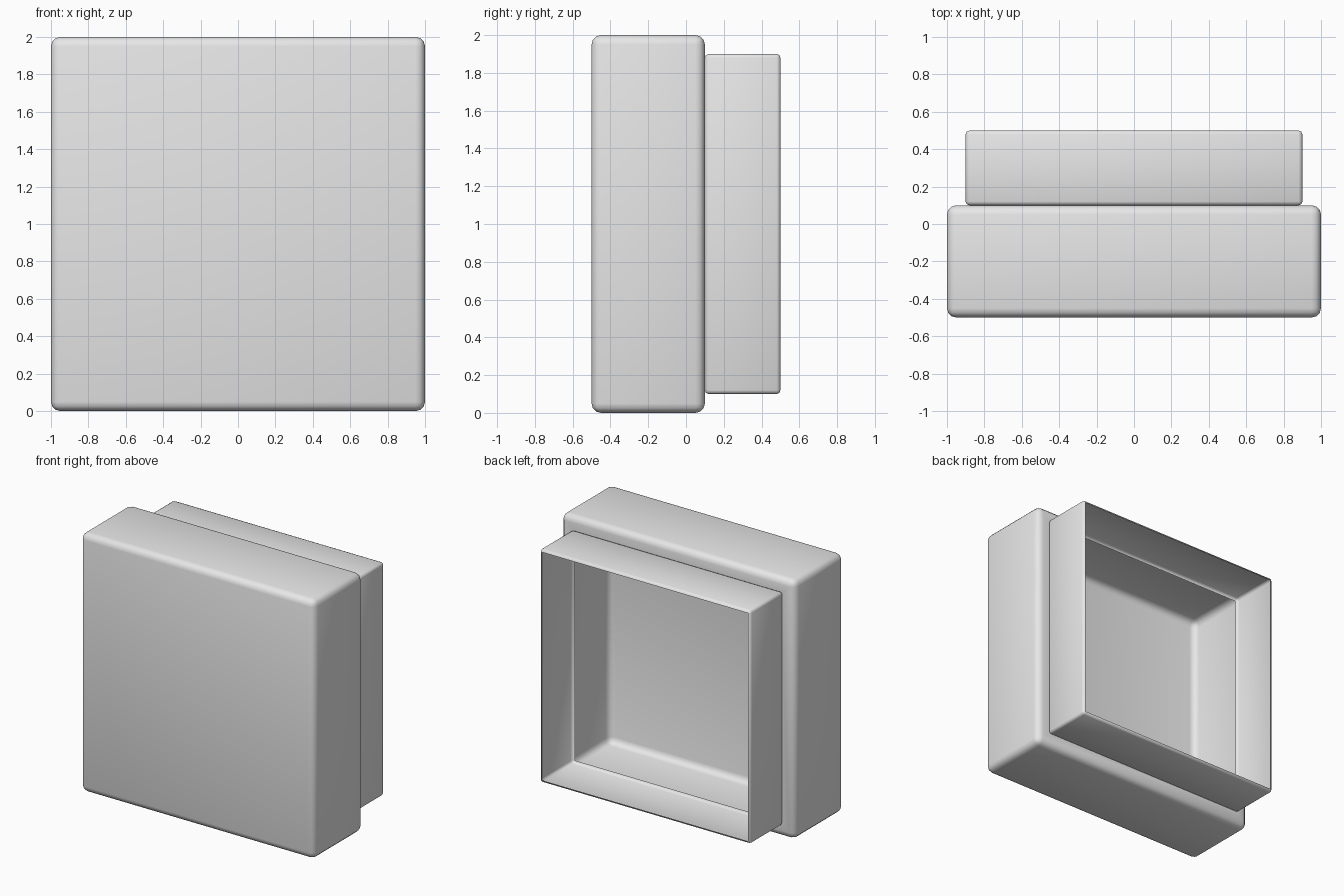
import bpy
import bmesh
from mathutils import Vector

cube = bpy.data.objects.get("Cube")
if cube:
    bpy.data.objects.remove(cube, do_unlink=True)

grey = bpy.data.materials.new("light_grey")
grey.use_nodes = True
grey.diffuse_color = (0.8, 0.8, 0.8, 1)
grey.node_tree.nodes["Principled BSDF"].inputs["Base Color"].default_value = (0.8, 0.8, 0.8, 1)


def flat_faces(bm, direction):
    """Large flat faces that point along a direction."""
    faces = [f for f in bm.faces if f.normal.dot(Vector(direction)) > 0.999]
    return [max(faces, key=lambda f: f.calc_area())]


def rounded_shell(name, size, centre, radius, segments, open_sides, rim=0):
    """Thin rounded box, open on the given sides, with an optional flat rim."""
    bm = bmesh.new()
    bmesh.ops.create_cube(bm, size=1)
    bmesh.ops.scale(bm, vec=size, verts=bm.verts)
    bmesh.ops.translate(bm, vec=centre, verts=bm.verts)
    bmesh.ops.bevel(bm, geom=bm.edges[:], offset=radius, segments=segments,
                    profile=0.5, affect='EDGES')
    bm.normal_update()
    for side in open_sides:
        opening = flat_faces(bm, side)
        if rim:
            bmesh.ops.inset_region(bm, faces=opening, thickness=rim, use_even_offset=True)
        bmesh.ops.delete(bm, geom=opening, context='FACES')
    for face in bm.faces:
        face.smooth = True
    mesh = bpy.data.meshes.new(name)
    bm.to_mesh(mesh)
    bm.free()
    mesh.materials.append(grey)
    obj = bpy.data.objects.new(name, mesh)
    bpy.context.collection.objects.link(obj)
    return obj


BACK, FRONT = (0, 1, 0), (0, -1, 0)

# Wide front housing, open behind inside a narrow rim
rounded_shell("front_housing", (2, 0.6, 2), (0, -0.2, 1), 0.05, 3, [BACK], rim=0.07)

# Smaller collar, open at both ends
rounded_shell("rear_collar", (1.8, 0.4, 1.8), (0, 0.3, 1), 0.02, 2, [BACK, FRONT])
